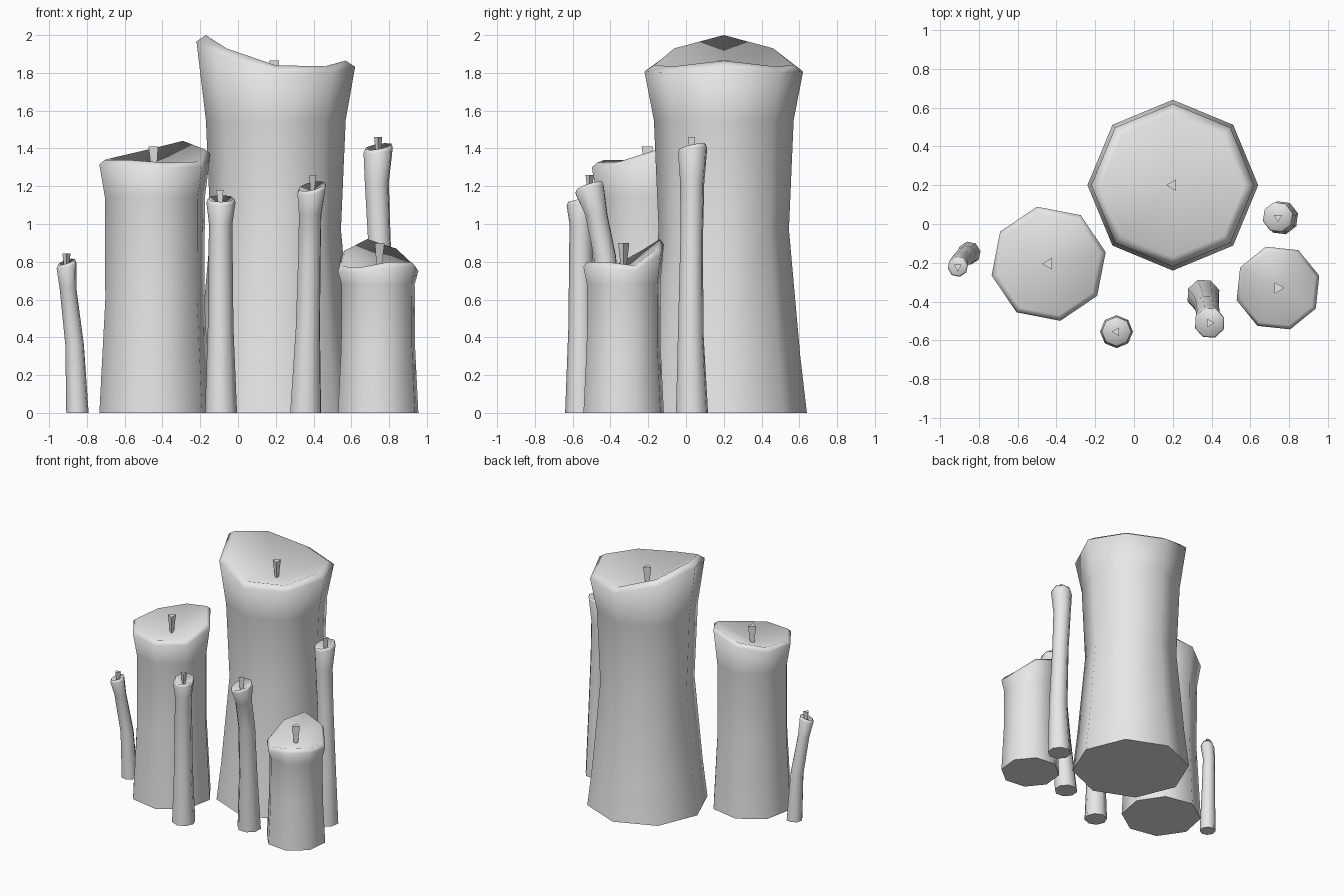
import bpy, bmesh
from math import cos, sin, radians

cube = bpy.data.objects.get("Cube")
if cube:
    bpy.data.objects.remove(cube)

SIDES = 8
wax = bpy.data.materials.new("pale_grey_wax")
wax.use_nodes = True
wax.diffuse_color = (0.8, 0.8, 0.8, 1)
wax.node_tree.nodes["Principled BSDF"].inputs["Base Color"].default_value = (0.8, 0.8, 0.8, 1)


def circle(bm, x, y, heights, radius, turn):
    """Ring of vertices, one height per vertex."""
    n = len(heights)
    angles = [radians(turn + 360 * k / n) for k in range(n)]
    return [bm.verts.new((x + radius * cos(a), y + radius * sin(a), z))
            for a, z in zip(angles, heights)]


def bridge(bm, low, high, smooth=True):
    n = len(low)
    for k in range(n):
        j = (k + 1) % n
        bm.faces.new((low[k], low[j], high[j], high[k])).smooth = smooth


def finish(bm, name):
    bmesh.ops.recalc_face_normals(bm, faces=bm.faces)
    mesh = bpy.data.meshes.new(name)
    bm.to_mesh(mesh)
    bm.free()
    mesh.materials.append(wax)
    bpy.context.collection.objects.link(bpy.data.objects.new(name, mesh))


def candle(name, body, rim, turn, lip, drop, bowl, wick_top, wick_turn, wick_r):
    """body: (x, y, z, radius) rings from the foot up; the last one is the flared edge,
    whose z is replaced by the uneven rim heights."""
    bm = bmesh.new()
    rings = [circle(bm, x, y, [z] * SIDES, r, turn) for x, y, z, r in body[:-1]]
    x, y, _, r = body[-1]
    rings.append(circle(bm, x, y, [z - drop for z in rim], r, turn))
    rings.append(circle(bm, x, y, rim, r - lip, turn))
    for low, high in zip(rings, rings[1:]):
        bridge(bm, low, high)
    # Flat foot with a crisp edge
    foot = bm.faces.new(rings[0][::-1])
    for edge in foot.edges:
        edge.smooth = False
    # Melted hollow
    centre = bm.verts.new((x, y, bowl))
    for k in range(SIDES):
        bm.faces.new((rings[-1][k], rings[-1][(k + 1) % SIDES], centre)).smooth = True
    finish(bm, name)

    # Three-sided wick, wider at the top
    bm = bmesh.new()
    low = circle(bm, x, y, [bowl - 0.01] * 3, wick_r * 0.45, wick_turn)
    high = circle(bm, x, y, [wick_top] * 3, wick_r, wick_turn)
    bridge(bm, low, high, False)
    bm.faces.new(high)
    bm.faces.new(low[::-1])
    finish(bm, name + "_wick")


def pillar(name, x, y, rings, rim, turn, lip, drop, bowl, wick_top, wick_turn):
    body = [(x, y, z, r) for z, r in rings]
    candle(name, body, rim, turn, lip, drop, bowl, wick_top, wick_turn, 0.034)


def taper(name, body, tilt_x, tilt_y, turn, wick_top, wick_turn):
    top = body[-1][2]
    rim = [top + tilt_x * cos(radians(turn + 45 * k)) + tilt_y * sin(radians(turn + 45 * k))
           for k in range(SIDES)]
    candle(name, body, rim, turn, 0.008, 0.02, top - 0.05, wick_top, wick_turn, 0.025)


# Wide pillar candles
pillar("tall_pillar", 0.2, 0.2,
       [(0, 0.44), (0.3, 0.405), (0.97, 0.345), (1.55, 0.37), (1.8, 0.42)],
       [1.865, 1.835, 1.84, 1.93, 2.0, 1.93, 1.84, 1.835], 0, 0.05, 0.033, 1.73, 1.865, 180)
pillar("middle_pillar", -0.44, -0.205,
       [(0, 0.3), (0.6, 0.268), (1.14, 0.27), (1.3, 0.3)],
       [1.395, 1.44, 1.39, 1.35, 1.34, 1.34, 1.325, 1.33], 11.5, 0.03, 0.025, 1.275, 1.41, 180)
pillar("short_pillar", 0.742, -0.33,
       [(0, 0.222), (0.35, 0.204), (0.68, 0.202), (0.78, 0.222)],
       [0.78, 0.87, 0.92, 0.86, 0.775, 0.77, 0.8, 0.8], 16.5, 0.022, 0.028, 0.76, 0.9, 0)

# Thin, bent taper candles
taper("left_taper",
      [(-0.85, -0.15, 0, 0.06), (-0.865, -0.16, 0.36, 0.05),
       (-0.9, -0.195, 0.66, 0.045), (-0.908, -0.22, 0.8, 0.053)], 0.014, 0.01, 10, 0.845, 30)
taper("front_taper",
      [(-0.09, -0.555, 0, 0.085), (-0.092, -0.555, 0.45, 0.068),
       (-0.092, -0.555, 1.0, 0.062), (-0.09, -0.555, 1.135, 0.077)], 0, 0.018, 0, 1.18, 180)
taper("leaning_taper",
      [(0.358, -0.37, 0, 0.087), (0.37, -0.4, 0.45, 0.068), (0.378, -0.43, 0.83, 0.063),
       (0.382, -0.475, 1.05, 0.063), (0.39, -0.51, 1.2, 0.08)], 0.016, 0.022, 20, 1.26, 0)
taper("back_taper",
      [(0.76, 0.032, 0, 0.088), (0.765, 0.025, 0.42, 0.07), (0.748, 0.03, 0.92, 0.062),
       (0.735, 0.033, 1.22, 0.066), (0.742, 0.035, 1.41, 0.08)], 0.012, 0.014, 15, 1.46, 270)
